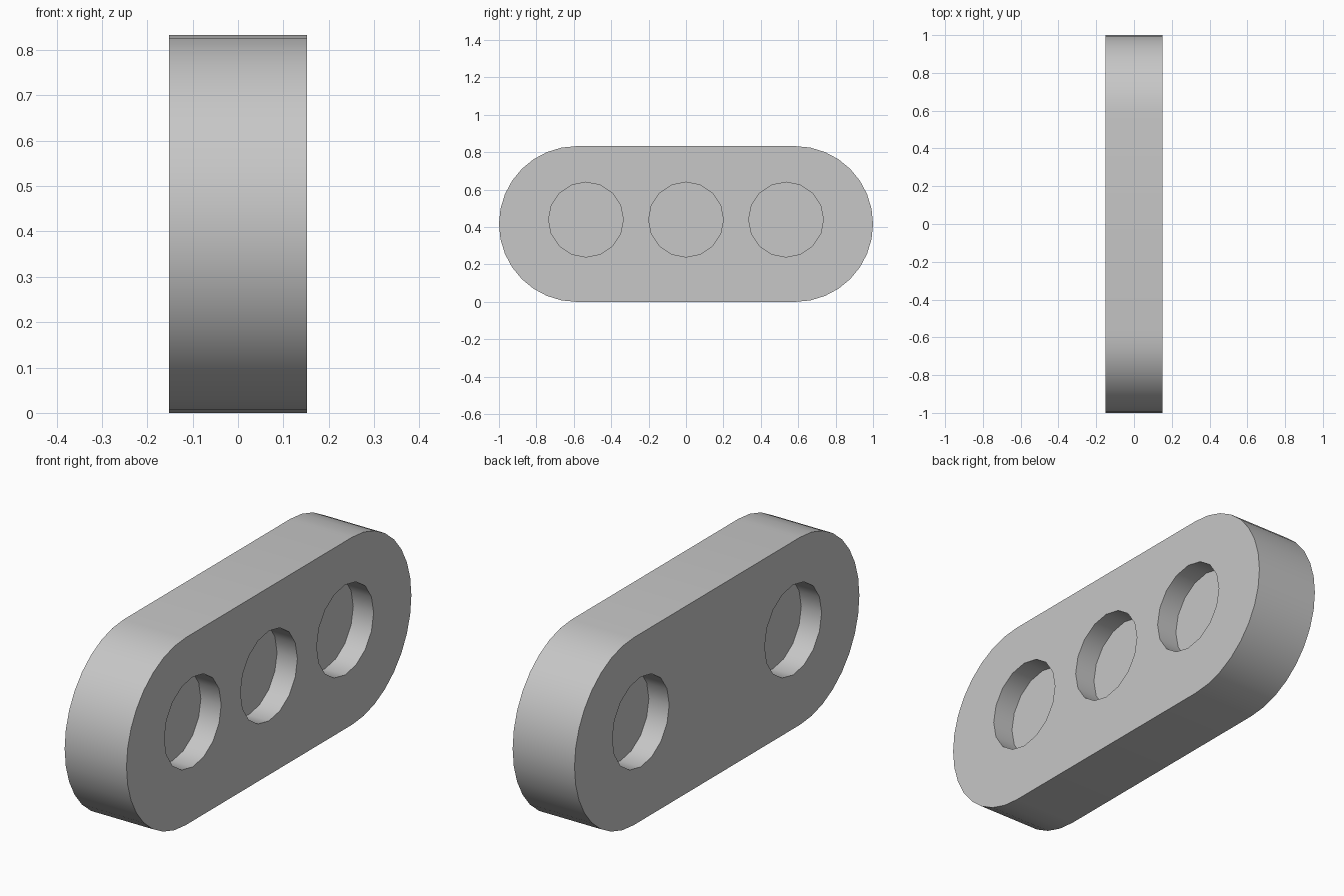
import bpy, bmesh
from math import pi, sin, cos, radians
from mathutils import Matrix

old = bpy.data.objects.get("Cube")
if old:
    bpy.data.objects.remove(old)

HALF_X = 0.152      # half thickness of the bar
R = 0.4165          # radius of the rounded ends
END_Y = 1 - R       # centre of each rounded end
HOLE_R, HOLE_Y, HOLE_Z, DEPTH = 0.2, 0.535, 0.44, 0.1

grey = bpy.data.materials.new("plain grey")
grey.use_nodes = True
colour = (0.57, 0.57, 0.57, 1)
grey.diffuse_color = colour
grey.node_tree.nodes["Principled BSDF"].inputs["Base Color"].default_value = colour


def make_object(name, bm):
    bmesh.ops.recalc_face_normals(bm, faces=bm.faces)
    mesh = bpy.data.meshes.new(name)
    bm.to_mesh(mesh)
    bm.free()
    mesh.materials.append(grey)
    obj = bpy.data.objects.new(name, mesh)
    bpy.context.collection.objects.link(obj)
    return obj


# Bar: stadium outline extruded across the thickness
bm = bmesh.new()
steps = 16
outline = []
for side in (1, -1):
    for i in range(steps + 1):
        a = -pi / 2 + pi * i / steps
        outline.append((-HALF_X, side * (END_Y + R * cos(a)), R + side * R * sin(a)))
face = bm.faces.new([bm.verts.new(p) for p in outline])
ext = bmesh.ops.extrude_face_region(bm, geom=[face])
moved = [v for v in ext["geom"] if isinstance(v, bmesh.types.BMVert)]
bmesh.ops.translate(bm, verts=moved, vec=(2 * HALF_X, 0, 0))
bar = make_object("bar", bm)

# Round blind pockets: three on the +x face, two on the -x face
bm = bmesh.new()
turn = Matrix.Rotation(radians(90), 4, 'Y')
for side, places in ((1, (-HOLE_Y, 0, HOLE_Y)), (-1, (-HOLE_Y, HOLE_Y))):
    for y in places:
        spot = Matrix.Translation((side * HALF_X, y, HOLE_Z))
        bmesh.ops.create_cone(bm, cap_ends=True, segments=16, radius1=HOLE_R,
                              radius2=HOLE_R, depth=2 * DEPTH, matrix=spot @ turn)
cutter = make_object("pocket_cutter", bm)
cutter.hide_render = True

cut = bar.modifiers.new("pockets", 'BOOLEAN')
cut.operation = 'DIFFERENCE'
cut.solver = 'EXACT'
cut.object = cutter

# Apply the cut, drop the cutter and smooth the curved walls
bpy.ops.object.select_all(action='DESELECT')
bpy.context.view_layer.objects.active = bar
bar.select_set(True)
bpy.ops.object.modifier_apply(modifier=cut.name)
bpy.data.objects.remove(cutter)
bpy.ops.object.shade_smooth_by_angle(angle=radians(30))
